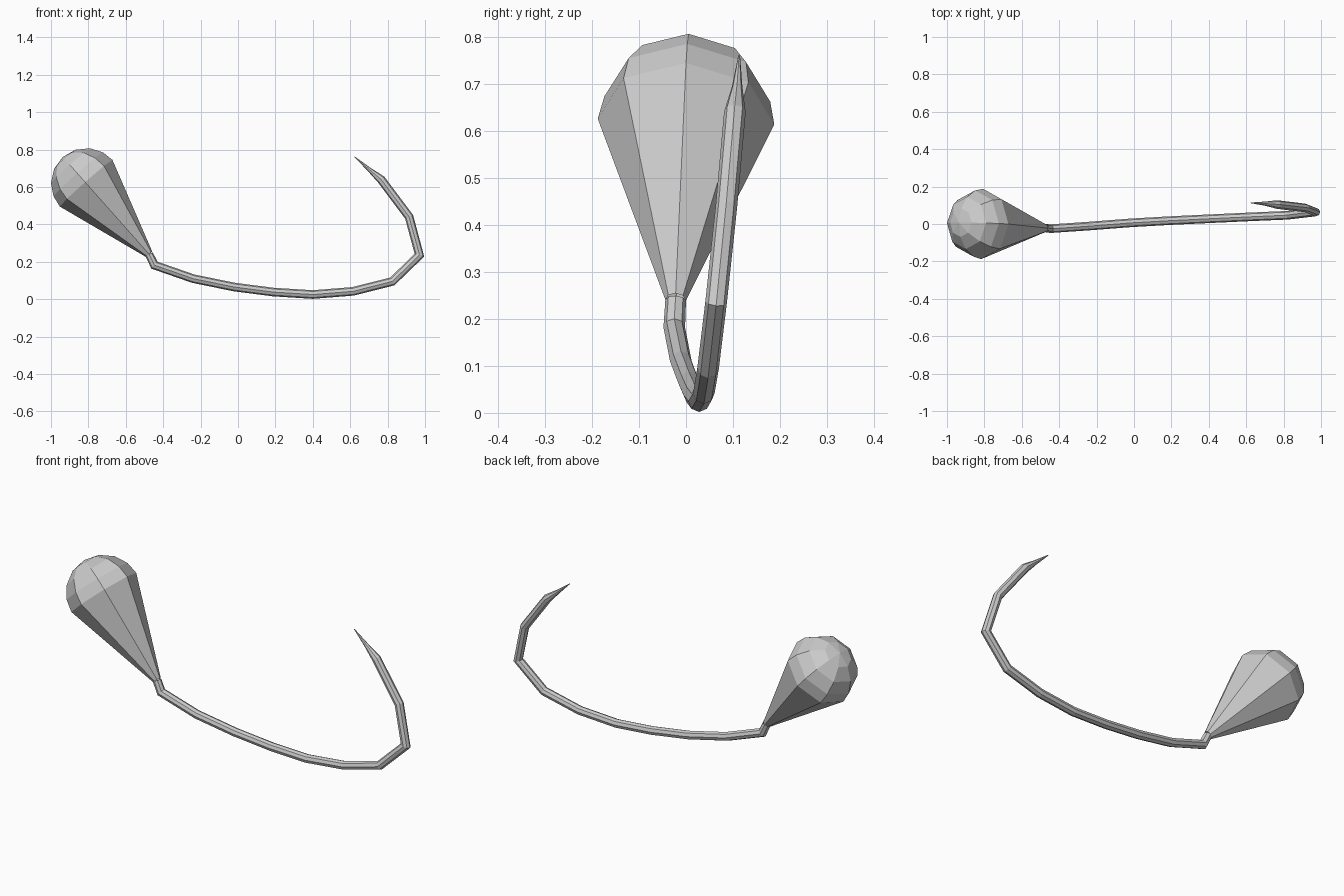
import bpy, bmesh, math
from mathutils import Vector

if "Cube" in bpy.data.objects:
    bpy.data.objects.remove(bpy.data.objects["Cube"])

SIDES = 8


def loft(name, rings, cap_end=False):
    """Eight-sided flat-shaded tube through (point, radius) rings, mitred at bends."""
    bm = bmesh.new()
    pts = [Vector(p) for p, r in rings]
    loops = []
    for i, (p, r) in enumerate(rings):
        d_in = (pts[i] - pts[max(i - 1, 0)]).normalized()
        d_out = (pts[min(i + 1, len(pts) - 1)] - pts[i]).normalized()
        t = (d_in + d_out).normalized()
        u = (Vector((0, 1, 0)) - t * t.y).normalized()
        v = t.cross(u)
        miter = 1 / max(0.6, t.dot(d_out if d_out.length else d_in))
        if r == 0:
            loops.append([bm.verts.new(p)])
            continue
        ring = []
        for k in range(SIDES):
            a = 2 * math.pi * k / SIDES
            ring.append(bm.verts.new(pts[i] + u * r * math.cos(a) + v * r * miter * math.sin(a)))
        loops.append(ring)
    for a, b in zip(loops, loops[1:]):
        for k in range(SIDES):
            n = (k + 1) % SIDES
            if len(b) == 1:
                bm.faces.new((a[k], a[n], b[0]))
            else:
                bm.faces.new((a[k], a[n], b[n], b[k]))
    bmesh.ops.recalc_face_normals(bm, faces=bm.faces)
    me = bpy.data.meshes.new(name)
    bm.to_mesh(me)
    bm.free()
    ob = bpy.data.objects.new(name, me)
    bpy.context.collection.objects.link(ob)
    return ob


NECK = Vector((-0.475, -0.022, 0.24))
CENTRE = Vector((-0.812, 0.0, 0.62))
R = 0.188
axis = (CENTRE - NECK).normalized()

# head: straight cone closed by a faceted dome
head = [(NECK, 0.022)]
for deg in (0, 20, 42, 66):
    a = math.radians(deg)
    head.append((CENTRE + axis * R * math.sin(a), R * math.cos(a)))
head.append((CENTRE + axis * R, 0))
loft("head", head)

# tail: thin tube curving under and hooking back to a point
path = [(-0.447, -0.025, 0.182), (-0.24, -0.011, 0.11), (-0.02, 0.006, 0.065),
        (0.19, 0.018, 0.038), (0.40, 0.028, 0.025), (0.615, 0.038, 0.042),
        (0.825, 0.047, 0.095), (0.97, 0.064, 0.235), (0.915, 0.086, 0.44),
        (0.765, 0.104, 0.64)]
tail = [(NECK, 0.022)] + [(p, 0.023) for p in path]
tail += [((0.70, 0.109, 0.695), 0.011), ((0.625, 0.113, 0.76), 0.002)]
tail.append(((0.622, 0.113, 0.762), 0))
loft("tail", tail)
